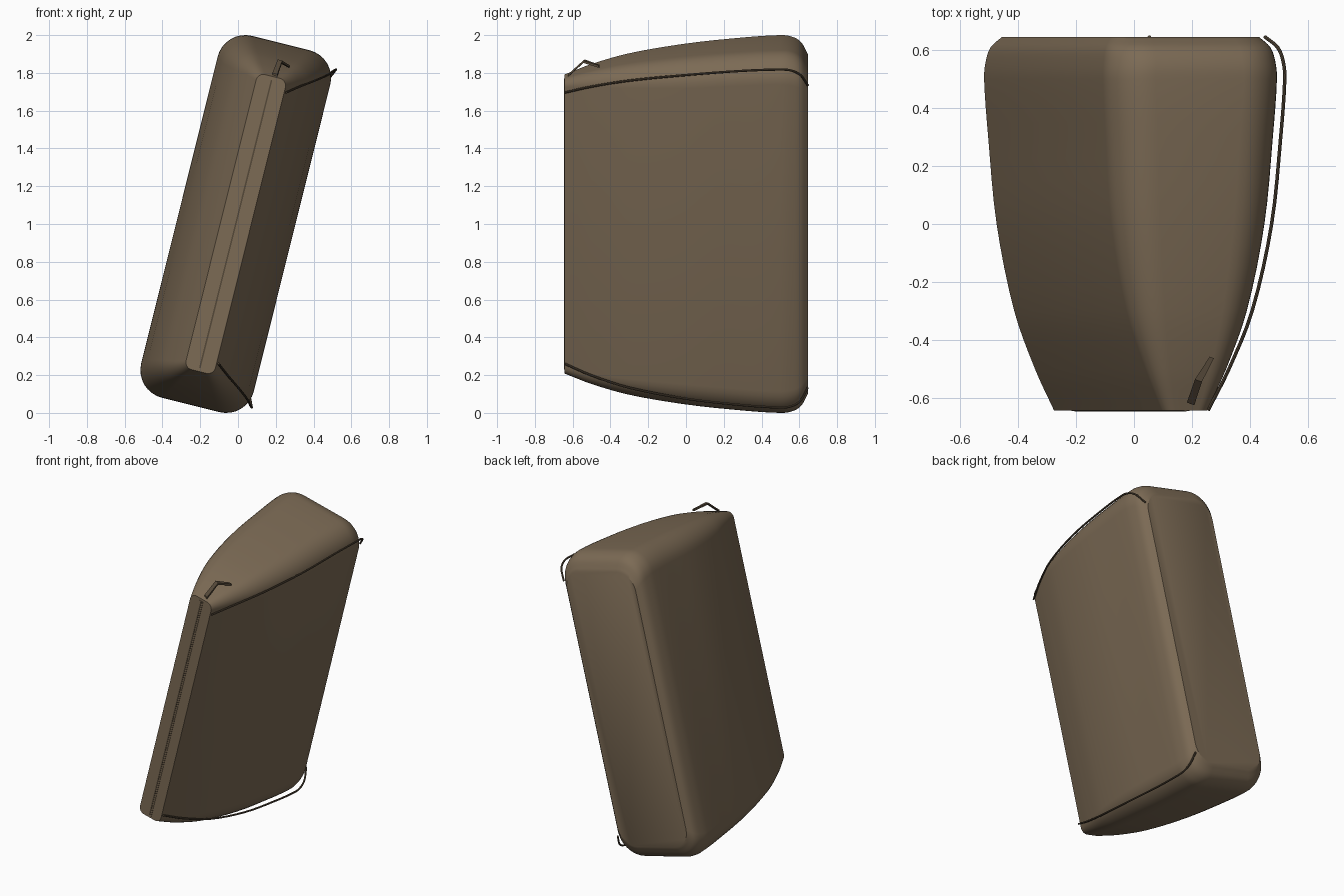
import bpy, bmesh
from math import sin, cos, pi, radians
from mathutils import Vector

if "Cube" in bpy.data.objects:
    bpy.data.objects.remove(bpy.data.objects["Cube"])

TILT = radians(14)

def place(u, v, y):
    """Tilted section coordinates (u across, v along) to world."""
    return Vector((-0.012 + u * cos(TILT) + v * sin(TILT), y,
                   1.0 + v * cos(TILT) - u * sin(TILT)))

def material(name, color):
    m = bpy.data.materials.new(name)
    m.diffuse_color = (*color, 1)
    m.use_nodes = True
    m.node_tree.nodes["Principled BSDF"].inputs["Base Color"].default_value = m.diffuse_color
    return m

fabric = material("brown_fabric", (0.20, 0.145, 0.09))
trim = material("dark_trim", (0.09, 0.065, 0.04))

def make(name, bm, mat, smooth=True):
    bmesh.ops.recalc_face_normals(bm, faces=bm.faces)
    me = bpy.data.meshes.new(name)
    bm.to_mesh(me)
    bm.free()
    ob = bpy.data.objects.new(name, me)
    bpy.context.collection.objects.link(ob)
    me.materials.append(mat)
    if smooth:
        bpy.ops.object.select_all(action='DESELECT')
        bpy.context.view_layer.objects.active = ob
        ob.select_set(True)
        bpy.ops.object.shade_smooth_by_angle(angle=radians(30))
    return ob

# Depth stations: y, half width, half length, corner radius
stations = [Vector(s) for s in (
    (-0.642, 0.080, 0.805, 0.04), (-0.50, 0.142, 0.853, 0.07),
    (-0.30, 0.212, 0.903, 0.11), (0.0, 0.270, 0.948, 0.14),
    (0.30, 0.295, 0.977, 0.15), (0.50, 0.307, 0.987, 0.15),
    (0.56, 0.303, 0.980, 0.15), (0.61, 0.290, 0.950, 0.14),
    (0.645, 0.261, 0.889, 0.12))]

def catmull(p, steps):
    out = []
    for i in range(len(p) - 1):
        a, b, c, d = p[max(i - 1, 0)], p[i], p[i + 1], p[min(i + 2, len(p) - 1)]
        # scale tangents by the uneven y spacing
        h = c[0] - b[0]
        m0 = (c - a) * (h / (c[0] - a[0]))
        m1 = (d - b) * (h / (d[0] - b[0]))
        for k in range(steps):
            t = k / steps
            out.append(b * (2*t**3 - 3*t*t + 1) + m0 * (t**3 - 2*t*t + t)
                       + c * (3*t*t - 2*t**3) + m1 * (t**3 - t*t))
    return out + [p[-1].copy()]

rows = catmull(stations, 4)

# Pouch body: rounded rectangle lofted from narrow front to wide back
def section(a, l, r, n=8):
    pts = []
    for q, (su, sv) in enumerate(((1, 1), (-1, 1), (-1, -1), (1, -1))):
        for k in range(n + 1):
            t = q * pi / 2 + k / n * pi / 2
            pts.append((su * (a - r) + r * cos(t), sv * (l - r) + r * sin(t)))
    return pts

bm = bmesh.new()
rings = [[bm.verts.new(place(u, v, y)) for u, v in section(a, l, r)] for y, a, l, r in rows]
for r0, r1 in zip(rings, rings[1:]):
    for i in range(len(r0)):
        j = (i + 1) % len(r0)
        bm.faces.new((r0[i], r0[j], r1[j], r1[i]))
bm.faces.new(rings[0])
bm.faces.new(rings[-1])
make("pouch_body", bm, fabric)

# Piping seams along both ends of the right side
def tube(name, pts, radius, mat, n=8):
    bm = bmesh.new()
    loops = []
    for i, p in enumerate(pts):
        t = (pts[min(i + 1, len(pts) - 1)] - pts[max(i - 1, 0)]).normalized()
        s = t.cross(Vector((0, 0, 1))).normalized()
        w = s.cross(t)
        loops.append([bm.verts.new(p + radius * (s * cos(2*pi*k/n) + w * sin(2*pi*k/n)))
                      for k in range(n)])
    for l0, l1 in zip(loops, loops[1:]):
        for k in range(n):
            j = (k + 1) % n
            bm.faces.new((l0[k], l0[j], l1[j], l1[k]))
    bm.faces.new(loops[0])
    bm.faces.new(loops[-1])
    make(name, bm, mat)

for name, side in (("upper_piping", 1), ("lower_piping", -1)):
    tube(name, [place(a + 0.011, side * (l - 0.065), y) for y, a, l, r in rows], 0.006, trim)

# Zipper strip on the front face
def box(name, u, v0, v1, y0, y1, mat):
    bm = bmesh.new()
    bmesh.ops.create_cube(bm, size=1)
    for p in bm.verts:
        p.co = place(u * 2 * p.co.x, v0 + (v1 - v0) * (p.co.z + 0.5),
                     y0 + (y1 - y0) * (p.co.y + 0.5))
    make(name, bm, mat, False)

box("zipper_tape", 0.013, -0.79, 0.79, -0.645, -0.635, fabric)
box("zipper_teeth", 0.004, -0.785, 0.785, -0.647, -0.635, trim)

# Bent zipper pull on the top front
path = [Vector(p) for p in ((0.195, -0.62, 1.79), (0.222, -0.54, 1.862), (0.268, -0.46, 1.835))]
bm = bmesh.new()
across = Vector((cos(TILT), -0.35, -sin(TILT))).normalized()
rows2 = []
for p, w in zip(path, (0.014, 0.013, 0.008)):
    rows2.append([bm.verts.new(p + across * sx * w + Vector((0, 0, sz * 0.006)))
                  for sx, sz in ((-1, -1), (1, -1), (1, 1), (-1, 1))])
for l0, l1 in zip(rows2, rows2[1:]):
    for k in range(4):
        j = (k + 1) % 4
        bm.faces.new((l0[k], l0[j], l1[j], l1[k]))
bm.faces.new(rows2[0])
bm.faces.new(rows2[-1])
make("zipper_pull", bm, trim, False)
